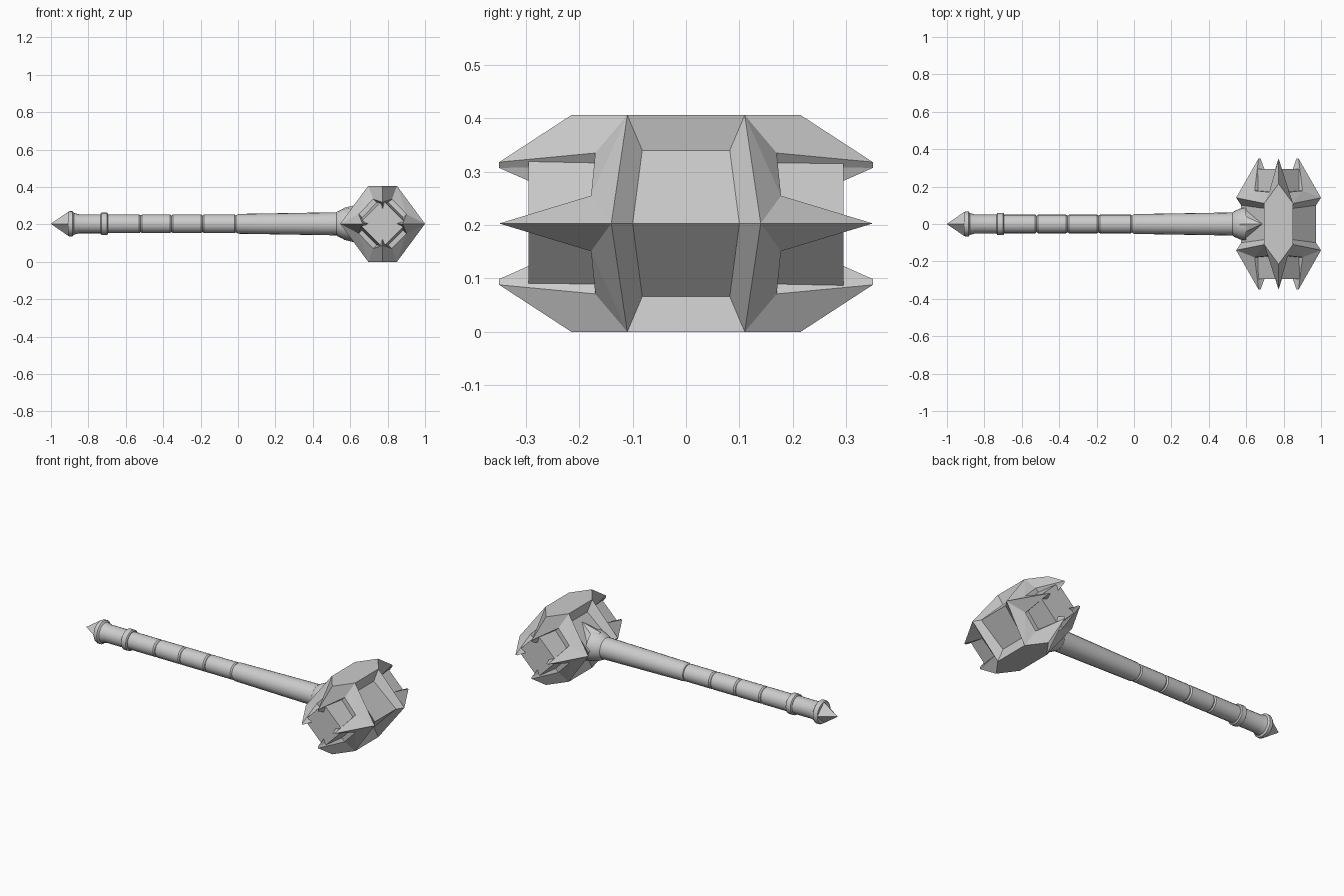
import bpy, bmesh, math
from itertools import product

if "Cube" in bpy.data.objects:
    bpy.data.objects.remove(bpy.data.objects["Cube"])

grey = bpy.data.materials.new("grey steel")
grey.diffuse_color = (0.6, 0.6, 0.6, 1)
grey.use_nodes = True
grey.node_tree.nodes["Principled BSDF"].inputs["Base Color"].default_value = grey.diffuse_color
CX, CZ = 0.773, 0.203      # head centre


def finish(bm, name, smooth=False):
    bmesh.ops.remove_doubles(bm, verts=bm.verts, dist=0.0005)
    bmesh.ops.recalc_face_normals(bm, faces=bm.faces)
    me = bpy.data.meshes.new(name)
    bm.to_mesh(me)
    bm.free()
    me.materials.append(grey)
    ob = bpy.data.objects.new(name, me)
    bpy.context.collection.objects.link(ob)
    if smooth:
        bpy.ops.object.select_all(action='DESELECT')
        ob.select_set(True)
        bpy.context.view_layer.objects.active = ob
        bpy.ops.object.shade_smooth_by_angle(angle=math.radians(30))
    return ob


def lathe(name, profile, sides=20, smooth=True, axis='X'):
    """Solid rings of (position, radius) along the x axis, or y for the head core."""
    bm = bmesh.new()
    rings = []
    for p, r in profile:
        ring = []
        for i in range(sides):
            a = 2 * math.pi * i / sides
            c, s = r * math.cos(a), r * math.sin(a)
            ring.append(bm.verts.new((p, c, CZ + s) if axis == 'X' else (CX + c, p, CZ + s)))
        rings.append(ring)
    for a, b in zip(rings, rings[1:]):
        for i in range(sides):
            j = (i + 1) % sides
            bm.faces.new((a[i], a[j], b[j], b[i]))
    bm.faces.new(rings[0])
    bm.faces.new(rings[-1])
    return finish(bm, name, smooth)


# Handle: pommel spike, rings, wrapped grip and tapered shaft
lathe("pommel_spike", [(-1.0, 0.001), (-0.905, 0.066)], 4, False)
lathe("pommel_ring", [(-0.91, 0.062), (-0.9, 0.068), (-0.885, 0.068), (-0.875, 0.055)])
lathe("pommel_neck", [(-0.885, 0.06), (-0.85, 0.051), (-0.72, 0.051)])
lathe("grip_ring", [(-0.735, 0.053), (-0.73, 0.06), (-0.7, 0.06), (-0.695, 0.053)])
cuts = [-0.71, -0.52, -0.355, -0.19, -0.01]
for i, (a, b) in enumerate(zip(cuts, cuts[1:])):
    lathe(f"grip_{i + 1}", [(a, 0.044), (a + 0.008, 0.05), (b - 0.008, 0.05), (b, 0.044)])
lathe("shaft", [(-0.01, 0.046), (0.0, 0.053), (0.54, 0.062)])
lathe("collar", [(0.525, 0.06), (0.535, 0.068), (0.565, 0.082), (0.6, 0.09)])

# Pointed socket plates where the shaft meets the head
bm = bmesh.new()
pts = [(0.565, 0.078 * math.cos(k * math.pi / 4), 0.085 * math.sin(k * math.pi / 4)) for k in range(8)]
pts += [(0.685, 0, 0.115), (0.685, 0, -0.115), (0.61, 0.09, 0), (0.61, -0.09, 0)]
vs = [bm.verts.new((x, y, CZ + z)) for x, y, z in pts]
bmesh.ops.convex_hull(bm, input=vs)
finish(bm, "head_socket")

# Diamond core of the head
lathe("head_core", [(-0.295, 0.127), (-0.15, 0.147), (0.15, 0.147), (0.295, 0.127)], 4, False, 'Y')

# Clawed shell: one eighth, mirrored on all three axes
P = {
    'C': (0, 0, .203), 'M': (.077, 0, .203), 'A': (.077, .11, .203), 'H': (0, .215, .203),
    'T': (0, .35, .115), 'W': (.05, .17, .132), 'X': (.128, .178, .052),
    'B': (.227, .14, 0), 'S': (.107, .35, 0),
    'P': (.065, .082, .137), 'Q': (.2, .1, 0), 'p': (.065, 0, .137), 'q': (.2, 0, 0),
    't': (0, .35, .104), 's': (.096, .35, 0),
    'V': (.025, .17, .108), 'v': (.104, .178, .028),
    'U': (0, .25, .06), 'u': (.06, .25, 0),
}
# hexagon, claws, ribs, recessed panel, window walls, spike undersides
FACES = ["CMAH", "AHTW", "AWX", "AXB", "BXS", "ABQP", "MAPp", "pPQq",
         "WXvV", "WTtV", "XSsv", "tVU", "svu"]
bm = bmesh.new()
for sx, sy, sz in product((1, -1), repeat=3):
    v = {k: bm.verts.new((CX + sx * x, sy * y, CZ + sz * z)) for k, (x, y, z) in P.items()}
    for f in FACES:
        order = f if sx * sy * sz > 0 else f[::-1]
        bm.faces.new([v[c] for c in order])
finish(bm, "head_claw_shell")
